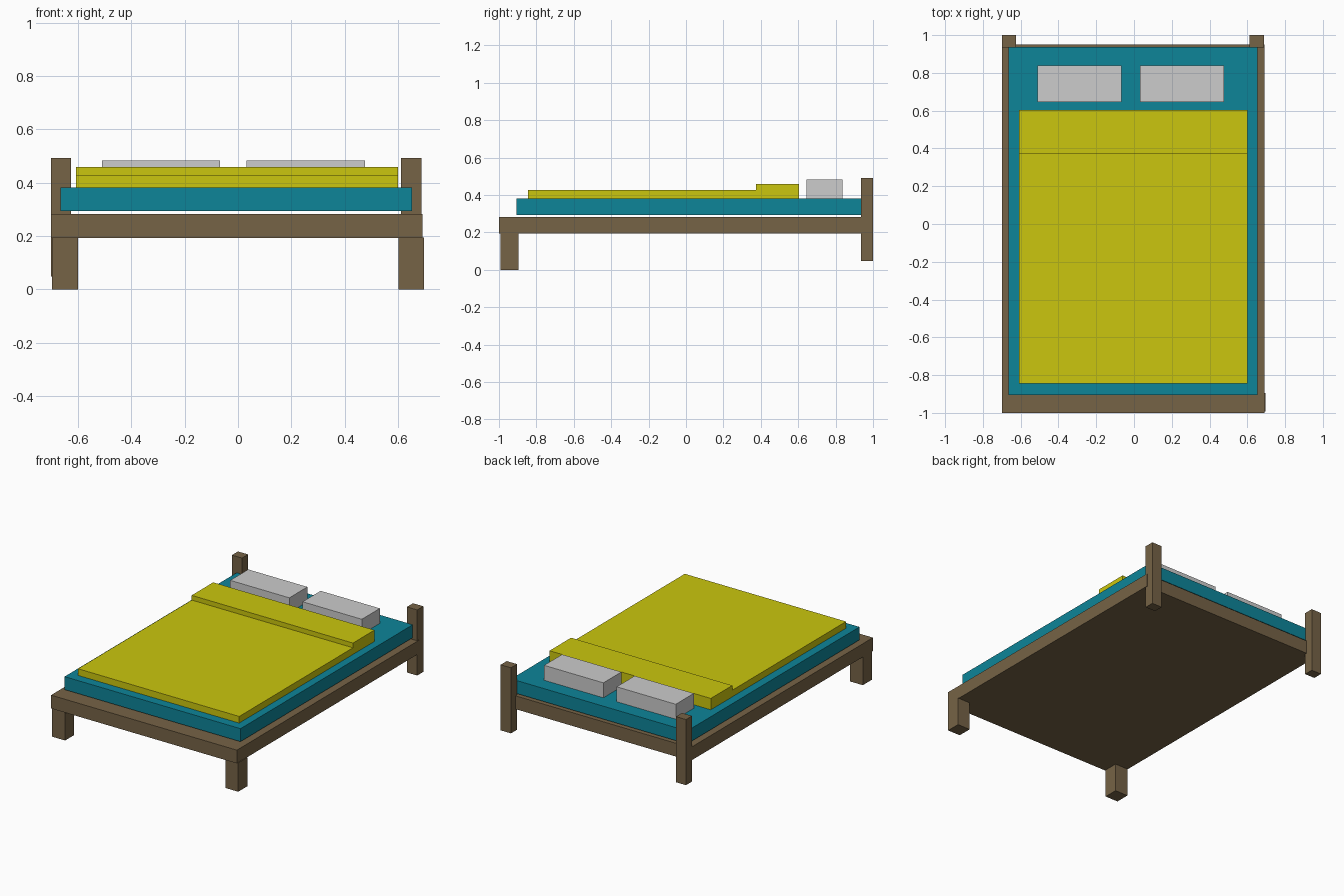
import bpy
import bmesh

if "Cube" in bpy.data.objects:
    bpy.data.objects.remove(bpy.data.objects["Cube"])


def material(name, rgb):
    """Flat material from sRGB 0-255 values."""
    def lin(c):
        c /= 255
        return c / 12.92 if c <= 0.04045 else ((c + 0.055) / 1.055) ** 2.4
    m = bpy.data.materials.new(name)
    m.diffuse_color = (*[lin(c) for c in rgb], 1)
    m.use_nodes = True
    m.node_tree.nodes["Principled BSDF"].inputs["Base Color"].default_value = m.diffuse_color
    return m


wood = material("brown wood", (118, 99, 70))
teal = material("teal fabric", (13, 133, 153))
yellow = material("yellow fabric", (203, 198, 14))
white = material("pale grey fabric", (204, 204, 204))


def extrude_x(name, x0, x1, profile, mat):
    """Extrude a closed (y, z) profile from x0 to x1."""
    bm = bmesh.new()
    face = bm.faces.new([bm.verts.new((x0, y, z)) for y, z in profile])
    out = bmesh.ops.extrude_face_region(bm, geom=[face])
    moved = [v for v in out["geom"] if isinstance(v, bmesh.types.BMVert)]
    bmesh.ops.translate(bm, verts=moved, vec=(x1 - x0, 0, 0))
    bmesh.ops.recalc_face_normals(bm, faces=bm.faces)
    mesh = bpy.data.meshes.new(name)
    bm.to_mesh(mesh)
    bm.free()
    mesh.materials.append(mat)
    obj = bpy.data.objects.new(name, mesh)
    bpy.context.collection.objects.link(obj)
    return obj


def box(name, x, y, z, mat):
    profile = [(y[0], z[0]), (y[1], z[0]), (y[1], z[1]), (y[0], z[1])]
    return extrude_x(name, x[0], x[1], profile, mat)


# Bed base
box("bed_frame", (-0.70, 0.692), (-1.0, 0.95), (0.193, 0.283), wood)

# Short front legs and tall head posts
for side, leg_x, post_x in (("left", (-0.697, -0.60), (-0.70, -0.625)),
                            ("right", (0.602, 0.697), (0.611, 0.688))):
    box("front_leg_" + side, leg_x, (-0.993, -0.896), (0.0, 0.195), wood)
    box("head_post_" + side, post_x, (0.935, 1.0), (0.048, 0.492), wood)

# Mattress, floating just above the base
box("mattress", (-0.665, 0.653), (-0.906, 0.938), (0.294, 0.382), teal)

# Blanket with thicker folded band near the pillows
extrude_x("blanket", -0.608, 0.60,
          [(-0.844, 0.38), (0.603, 0.38), (0.603, 0.459),
           (0.373, 0.459), (0.373, 0.427), (-0.844, 0.427)], yellow)

# Pillows
for side, x in (("left", (-0.51, -0.067)), ("right", (0.032, 0.476))):
    box("pillow_" + side, x, (0.645, 0.838), (0.38, 0.483), white)
